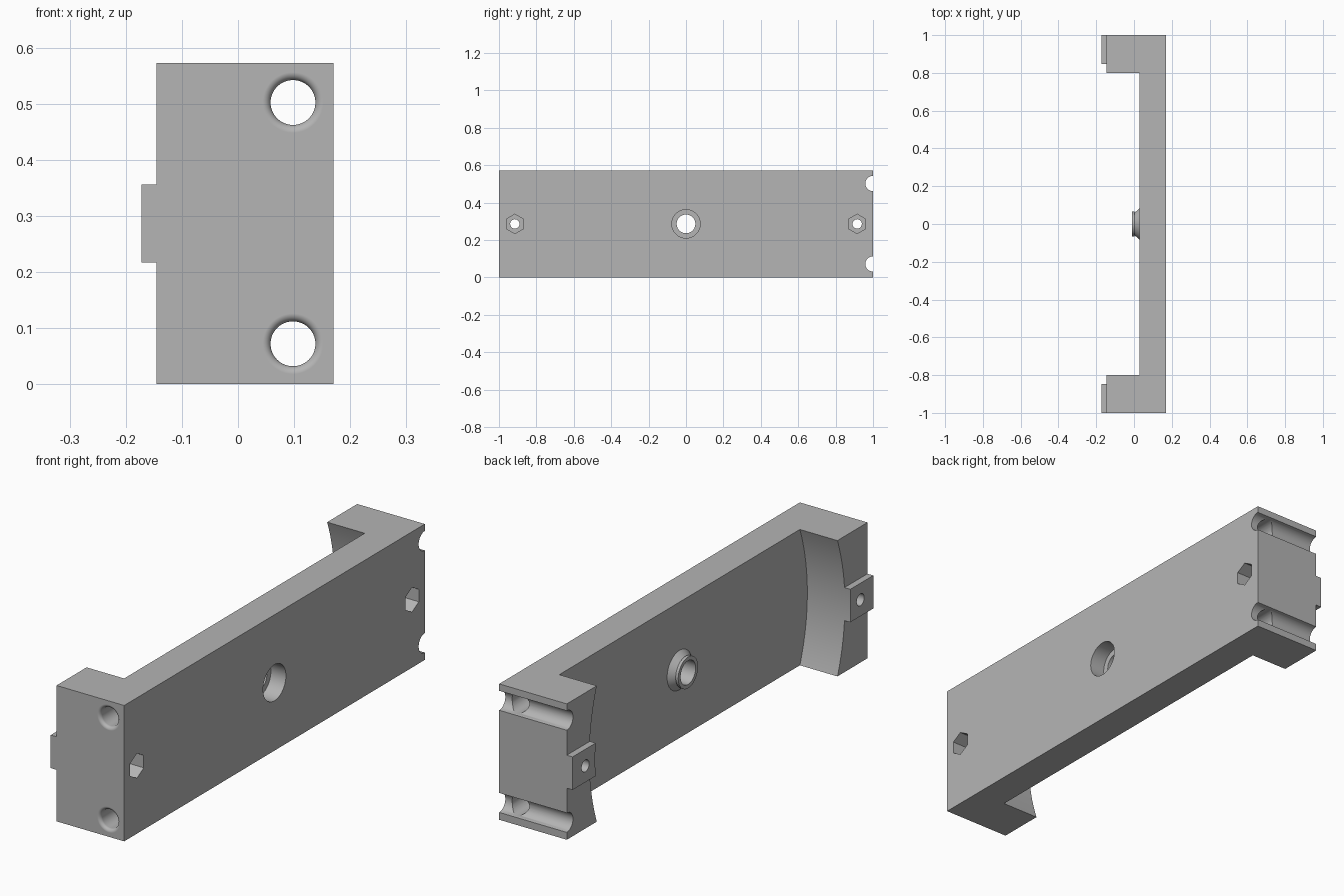
import bpy, bmesh, math

if "Cube" in bpy.data.objects:
    bpy.data.objects.remove(bpy.data.objects["Cube"], do_unlink=True)

grey = bpy.data.materials.new("plain grey")
grey.use_nodes = True
COLOUR = (0.46, 0.46, 0.46, 1)
grey.diffuse_color = COLOUR
grey.node_tree.nodes["Principled BSDF"].inputs["Base Color"].default_value = COLOUR

HEIGHT = 0.572
MID = HEIGHT / 2


def make(name, bm):
    bmesh.ops.recalc_face_normals(bm, faces=bm.faces)
    mesh = bpy.data.meshes.new(name)
    bm.to_mesh(mesh)
    bm.free()
    mesh.materials.append(grey)
    ob = bpy.data.objects.new(name, mesh)
    bpy.context.collection.objects.link(ob)
    return ob


def box(name, low, high):
    bm = bmesh.new()
    bmesh.ops.create_cube(bm, size=1)
    for v in bm.verts:
        v.co = [l + (c + 0.5) * (h - l) for c, l, h in zip(v.co, low, high)]
    return make(name, bm)


def lathe(name, profile, axis, centre, sides=64):
    """Closed solid of (position, radius) rings about the x or y axis."""
    bm = bmesh.new()
    rings = []
    for t, r in profile:
        ring = []
        for i in range(sides):
            a = math.tau * i / sides
            s, c = r * math.sin(a), r * math.cos(a)
            co = (t, centre[0] + s, centre[1] + c) if axis == "x" else (centre[0] + s, t, centre[1] + c)
            ring.append(bm.verts.new(co))
        rings.append(ring)
    for a, b in zip(rings, rings[1:]):
        for i in range(sides):
            j = (i + 1) % sides
            bm.faces.new((a[i], a[j], b[j], b[i]))
    bm.faces.new(rings[0])
    bm.faces.new(rings[-1])
    return make(name, bm)


def combine(target, tool, operation):
    mod = target.modifiers.new("combine", "BOOLEAN")
    mod.operation = operation
    mod.solver = "EXACT"
    mod.object = tool
    bpy.context.view_layer.objects.active = target
    bpy.ops.object.modifier_apply(modifier=mod.name)
    bpy.data.objects.remove(tool, do_unlink=True)


# Main block with a raised tab at each end
body = box("mounting_bracket", (-0.145, -1, 0), (0.17, 1, HEIGHT))
for side in (-1, 1):
    y0, y1 = sorted((side * 0.8, side))
    combine(body, box("tab", (-0.172, y0, 0.217), (-0.1, y1, 0.356)), "UNION")

# Wide round-ended recess between the end blocks
combine(body, lathe("recess", [(-0.3, 0.85), (0.03, 0.85)], "x", (0, MID), 192), "DIFFERENCE")

# Central flared boss with a lip, and its stepped bore
boss = [(0.05, 0.083), (0.03, 0.083), (0.002, 0.059), (0.002, 0.066), (-0.01, 0.066)]
combine(body, lathe("boss", boss, "x", (0, MID)), "UNION")
bore = [(-0.05, 0.05), (0.1, 0.05), (0.1, 0.076), (0.2, 0.076)]
combine(body, lathe("bore", bore, "x", (0, MID)), "DIFFERENCE")

# Screw holes with hexagonal nut pockets
for y in (-0.915, 0.915):
    combine(body, lathe("screw_hole", [(-0.3, 0.025), (0.1, 0.025)], "x", (y, MID), 32), "DIFFERENCE")
    combine(body, lathe("nut_pocket", [(0.02, 0.052), (0.3, 0.052)], "x", (y, MID), 6), "DIFFERENCE")

# Long tunnels with rounded mouths, and cross grooves on the back
FILLET = 0.014
tunnel = [(1.1, 0.04)]
for i in range(7):
    a = math.pi / 2 * i / 6
    tunnel.append((-1 + FILLET * (1 - math.sin(a)), 0.04 + FILLET * (1 - math.cos(a))))
tunnel.append((-1.1, 0.04 + FILLET))
for z in (0.072, 0.502):
    combine(body, lathe("tunnel", tunnel, "y", (0.098, z)), "DIFFERENCE")
    combine(body, lathe("groove", [(-0.3, 0.041), (0.3, 0.041)], "x", (1, z), 48), "DIFFERENCE")

# Smooth the round walls and keep the flat faces flat
bpy.ops.object.select_all(action="DESELECT")
body.select_set(True)
bpy.context.view_layer.objects.active = body
bpy.ops.object.shade_smooth_by_angle(angle=math.radians(30))
weighted = body.modifiers.new("flat_faces", "WEIGHTED_NORMAL")
weighted.keep_sharp = True
